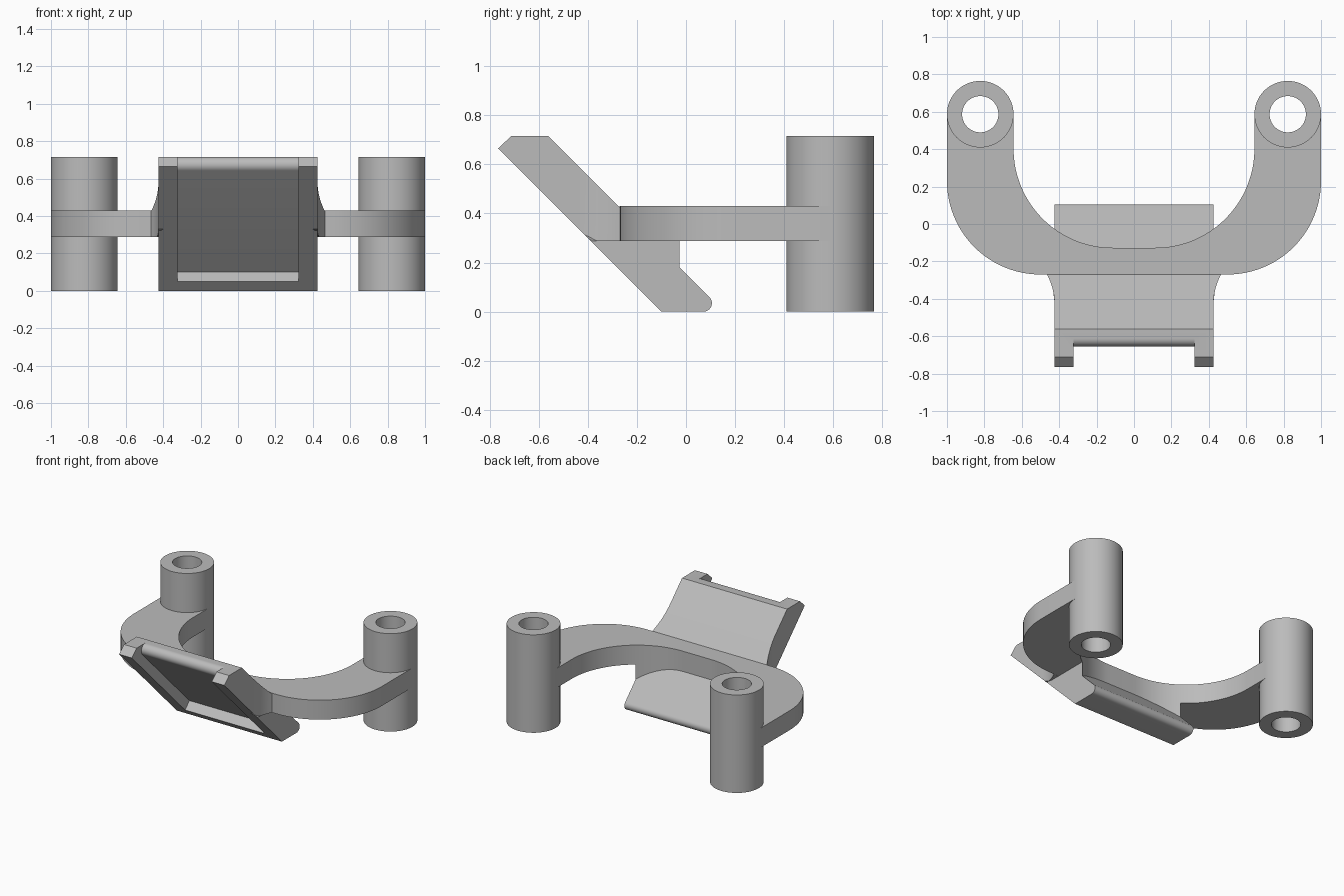
import bpy, bmesh
from math import cos, sin, sqrt, radians

cube = bpy.data.objects.get("Cube")
if cube:
    bpy.data.objects.remove(cube)

grey = bpy.data.materials.new("plain grey")
grey.use_nodes = True
tone = (0.5, 0.5, 0.5, 1)
grey.diffuse_color = tone
grey.node_tree.nodes["Principled BSDF"].inputs["Base Color"].default_value = tone


def arc(cx, cy, r, start, end, steps=24):
    """Points along a circular arc, angles in degrees."""
    angles = [radians(start + (end - start) * i / steps) for i in range(steps + 1)]
    return [(cx + r * cos(a), cy + r * sin(a)) for a in angles]


def loft(name, low, high):
    """Closed solid between two matching outlines."""
    bm = bmesh.new()
    a = [bm.verts.new(p) for p in low]
    b = [bm.verts.new(p) for p in high]
    bm.faces.new(a)
    bm.faces.new(b)
    for i in range(len(a)):
        j = (i + 1) % len(a)
        bm.faces.new((a[i], a[j], b[j], b[i]))
    bmesh.ops.recalc_face_normals(bm, faces=bm.faces)
    mesh = bpy.data.meshes.new(name)
    bm.to_mesh(mesh)
    bm.free()
    mesh.materials.append(grey)
    obj = bpy.data.objects.new(name, mesh)
    bpy.context.collection.objects.link(obj)
    return obj


def upright(name, plan, bottom, top):
    """Extrude a plan in z; bottom and top are heights as functions of y."""
    return loft(name, [(x, y, bottom(y)) for x, y in plan],
                [(x, y, top(y)) for x, y in plan])


def across(name, profile, half):
    """Extrude a side profile (y, z) symmetrically in x."""
    return loft(name, [(-half, y, z) for y, z in profile],
                [(half, y, z) for y, z in profile])


HEIGHT = 0.716
ARM_LOW, ARM_TOP = 0.288, 0.43
POST_X, POST_Y, POST_R, HOLE_R = 0.822, 0.587, 0.178, 0.097
INNER_X, INNER_Y, INNER_R = 0.114, 0.403, 0.53
HALF = 0.425
FRONT, BACK = -0.10, 0.155      # y + z on the two sloping faces of the plate
parts = []

# U-shaped arm, ending inside the posts
right_half = (arc(0.5, 0.23, 0.5, -90, 0)
              + arc(POST_X, POST_Y, POST_R, 0, 0, 1)[:1]
              + arc(POST_X, POST_Y, 0.165, 0, -180)
              + [(POST_X - POST_R, POST_Y)]
              + arc(INNER_X, INNER_Y, INNER_R, 0, -90, 32))
left_half = [(-x, y) for x, y in reversed(right_half)]
parts.append(upright("curved_arm", right_half + left_half,
                     lambda y: ARM_LOW, lambda y: ARM_TOP))

# Tubular posts
for side, sign in (("left", 1), ("right", -1)):
    bm = bmesh.new()
    rings = []
    for r, z in ((POST_R, 0), (POST_R, HEIGHT), (HOLE_R, HEIGHT), (HOLE_R, 0)):
        circle = arc(sign * POST_X, POST_Y, r, 0, 360, 64)[:-1]
        rings.append([bm.verts.new((x, y, z)) for x, y in circle])
    for k in range(4):
        p, q = rings[k], rings[(k + 1) % 4]
        for i in range(len(p)):
            j = (i + 1) % len(p)
            bm.faces.new((p[i], p[j], q[j], q[i]))
    bmesh.ops.recalc_face_normals(bm, faces=bm.faces)
    mesh = bpy.data.meshes.new(side + "_post")
    bm.to_mesh(mesh)
    bm.free()
    mesh.materials.append(grey)
    post = bpy.data.objects.new(side + "_post", mesh)
    bpy.context.collection.objects.link(post)
    parts.append(post)

# Sloping plate with a rounded lower tip
tip = 0.035
plate = across("sloping_plate",
               [(FRONT, 0)]
               + arc(BACK - tip * (1 + sqrt(2)), tip, tip, -90, 45, 12)
               + [(BACK - HEIGHT, HEIGHT), (-0.71, HEIGHT), (-0.765, 0.665)], HALF)

# Recess in the front of the plate, open at the top over a rounded lip
lip = 0.043
lip_y = -HEIGHT + lip * (1 + sqrt(2))
cutter = across("recess_cutter",
                [(-0.25, -0.05), (-0.10, 0.10)]
                + arc(lip_y, HEIGHT - lip, lip, 225, 90, 14)
                + [(lip_y, 0.9), (-1.0, 0.9)], 0.323)
cutter.hide_render = True
cut = plate.modifiers.new("recess", 'BOOLEAN')
cut.operation = 'DIFFERENCE'
cut.solver = 'EXACT'
cut.object = cutter
bpy.context.view_layer.objects.active = plate
bpy.ops.object.modifier_apply(modifier=cut.name)
bpy.data.objects.remove(cutter)
parts.append(plate)

# Web filling the gap between arm and plate, following the arm's inner curve
curve = [(x, y) for x, y in arc(INNER_X, INNER_Y, INNER_R, -90, 0, 32) if x < HALF]
curve.append((HALF, INNER_Y - sqrt(INNER_R ** 2 - (HALF - INNER_X) ** 2)))
web = [(HALF, -0.135)] + curve[::-1]
parts.append(upright("rear_web", web + [(-x, y) for x, y in reversed(web)],
                     lambda y: BACK - 0.005 - y, lambda y: ARM_LOW + 0.004))

# Concave flares where the plate's sides meet the arm
flare = arc(HALF + 0.34, -0.43, 0.34, 180, 152, 10)
for side, sign in (("left", 1), ("right", -1)):
    plan = [(sign * x, y) for x, y in flare + [(0.40, flare[-1][1]), (0.40, -0.43)]]
    parts.append(upright(side + "_flare", plan,
                         lambda y: max(ARM_LOW, FRONT - y), lambda y: BACK - y))

# Smooth the round surfaces and keep the edges sharp
bpy.ops.object.select_all(action='DESELECT')
for part in parts:
    part.select_set(True)
bpy.context.view_layer.objects.active = plate
bpy.ops.object.shade_smooth_by_angle(angle=radians(30))
